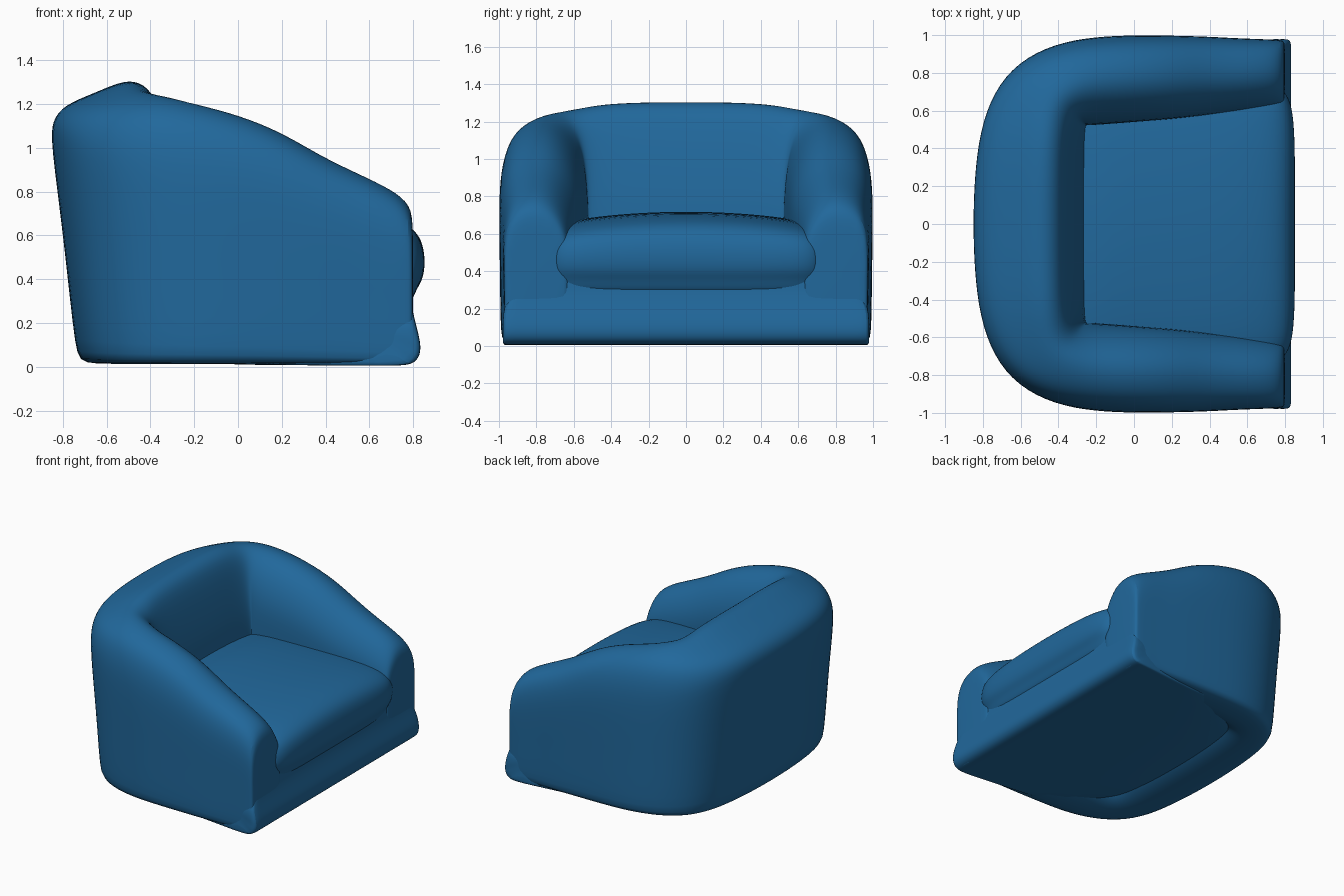
import bpy, bmesh, math

cube = bpy.data.objects.get("Cube")
if cube:
    bpy.data.objects.remove(cube, do_unlink=True)

blue = bpy.data.materials.new("blue fabric")
blue.use_nodes = True
COLOR = (0.015, 0.138, 0.33, 1)
blue.diffuse_color = COLOR
blue.node_tree.nodes["Principled BSDF"].inputs["Base Color"].default_value = COLOR


def loft(name, rings, angle=60):
    """Skin a list of closed rings, cap both ends and smooth the result."""
    bm = bmesh.new()
    rows = [[bm.verts.new(p) for p in ring] for ring in rings]
    n = len(rows[0])
    for a, b in zip(rows, rows[1:]):
        for i in range(n):
            j = (i + 1) % n
            bm.faces.new((a[i], a[j], b[j], b[i]))
    bm.faces.new(rows[0])
    bm.faces.new(rows[-1])
    bmesh.ops.recalc_face_normals(bm, faces=bm.faces)
    mesh = bpy.data.meshes.new(name)
    bm.to_mesh(mesh)
    bm.free()
    mesh.materials.append(blue)
    obj = bpy.data.objects.new(name, mesh)
    bpy.context.collection.objects.link(obj)
    sub = obj.modifiers.new("soften", "SUBSURF")
    sub.levels = sub.render_levels = 2
    bpy.ops.object.select_all(action="DESELECT")
    obj.select_set(True)
    bpy.context.view_layer.objects.active = obj
    bpy.ops.object.shade_smooth_by_angle(angle=math.radians(angle))


def mix(a, b, t):
    return a + (b - a) * t


def mirrored(half):
    """Stations (y, value) from the right side, through the middle, to the left."""
    return [(-y, v) for y, v in half] + [(y, v) for y, v in reversed(half) if y > 0]


# Cross-sections as (outer-to-inner fraction, height fraction)
ARM = [(.07, 0), (.02, .03), (.015, .35), (0, .65), (.02, .81), (.11, .93), (.29, .99),
       (.53, 1.01), (.74, .965), (.9, .87), (1, .74), (1, .56), (1, 0)]
BACK = [(.24, 0), (.19, .03), (.1, .45), (0, .79), (.012, .865), (.1, .92), (.34, .963),
        (.565, 1.01), (.7, .995), (.8, .94), (.91, .73), (1, .5), (1, 0)]

# Path from the left arm front to the back centre:
# outer x, outer y, inner x, inner y, top height, arm-to-back blend
PATH = [(.80, .965, .80, .64, .64, 0), (.79, .975, .79, .63, .74, 0),
        (.70, .98, .70, .615, .81, 0), (.55, .985, .55, .595, .88, 0),
        (.38, .995, .38, .575, .96, 0), (.2, 1, .2, .555, 1.07, 0),
        (0, 1.002, 0, .54, 1.15, 0), (-.2, .995, -.2, .525, 1.2, 0),
        (-.42, .96, -.25, .52, 1.235, .2), (-.62, .86, -.25, .52, 1.25, .5),
        (-.75, .7, -.25, .5, 1.265, .8), (-.822, .49, -.25, .42, 1.29, 1),
        (-.85, .25, -.25, .22, 1.3, 1), (-.858, 0, -.25, 0, 1.3, 1)]


def section(station, side):
    ox, oy, ix, iy, top, blend = station
    ring = []
    for (ua, wa), (ub, wb) in zip(ARM, BACK):
        u, w = mix(ua, ub, blend), mix(wa, wb, blend)
        ring.append((mix(ox, ix, u), side * mix(oy, iy, u), max(.01, w * top)))
    return ring


# Arms and back in one continuous wrap
loft("arms_and_back", [section(s, 1) for s in PATH]
     + [section(s, -1) for s in reversed(PATH[:-1])])

# Base with a flared front foot; its rear edge follows the rounded back
FOOT = [(.3, .008), (.72, .003), (.80, .01), (.832, .05), (.835, .11), (.81, .2),
        (.79, .29), (.788, .36), (.78, .42), (.3, .42)]
REAR = [(.985, -.05), (.975, -.12), (.9, -.34), (.76, -.5), (.58, -.6), (.3, -.66), (0, -.67)]
rings = []
for y, rear in mirrored(REAR):
    inset = .03 if abs(y) > .98 else 0
    ring = [(x - inset, y * (1 if x > .7 and z < .25 else .95), z) for x, z in FOOT]
    rings.append(ring + [(rear, y * .93, .42), (rear, y * .93, .012)])
loft("base", rings)

# Seat cushion with a soft front roll and a crowned top
SEAT = [(-.45, .26), (.4, .26), (.76, .27), (.795, .30), (.815, .355), (.845, .40),
        (.855, .48), (.845, .56), (.81, .63), (.70, .685), (.4, .712), (0, .72), (-.45, .72)]
SIDES = [(.72, .075), (.69, .048), (.64, .022), (.55, .007), (.4, 0), (.2, 0), (0, 0)]
rings = []
for y, inset in mirrored(SIDES):
    drop = .11 * y * y + inset * .4
    rings.append([(x - (inset if x > 0 else 0), y, z - drop * max(0, z - .4) / .3)
                  for x, z in SEAT])
loft("seat_cushion", rings)
